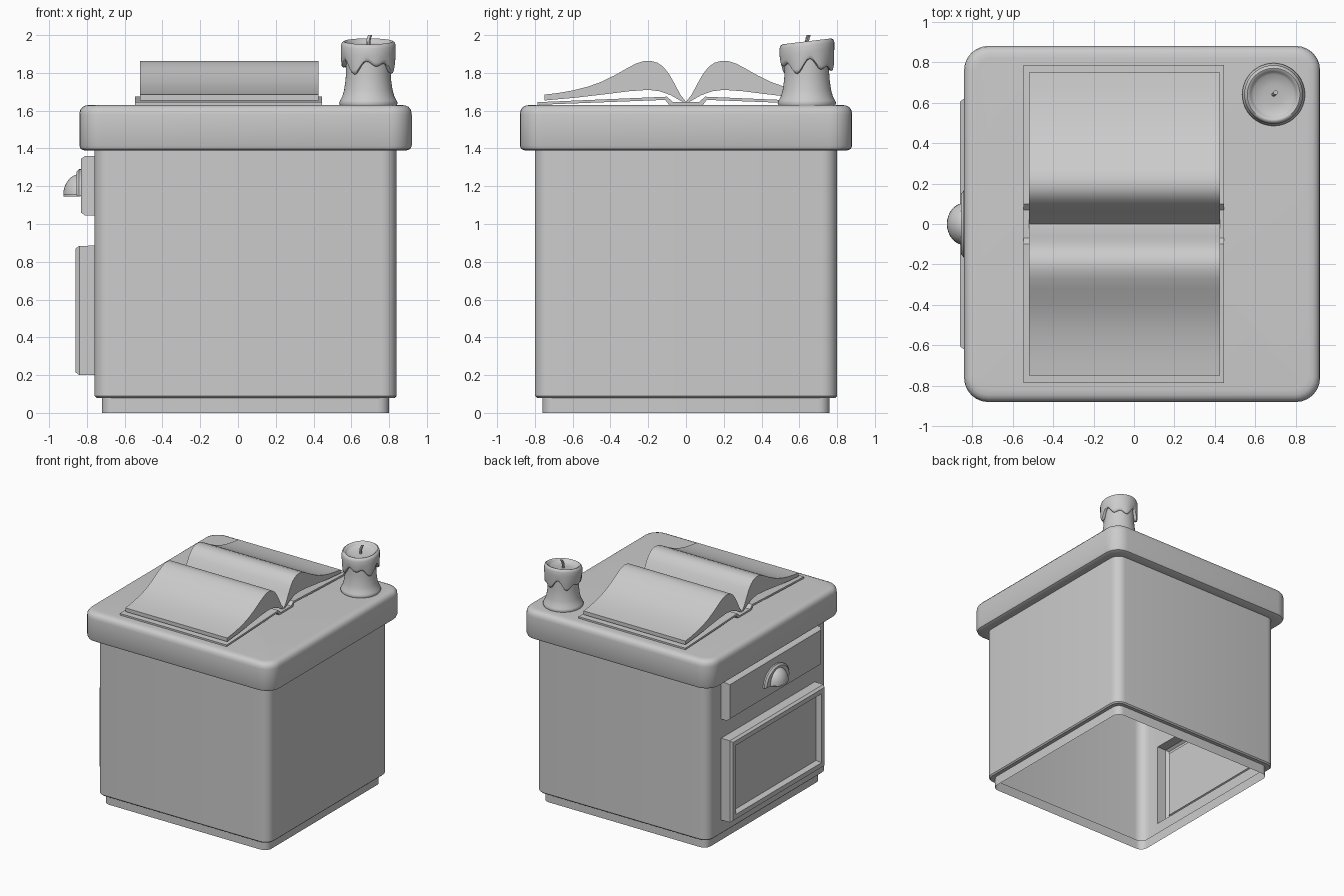
import bpy, bmesh
from math import sin, cos, pi, radians
from mathutils import Vector

if "Cube" in bpy.data.objects:
    bpy.data.objects.remove(bpy.data.objects["Cube"])


def finish(name, bm, fix_normals=True, angle=35):
    if fix_normals:
        bmesh.ops.recalc_face_normals(bm, faces=bm.faces)
    mesh = bpy.data.meshes.new(name)
    bm.to_mesh(mesh)
    bm.free()
    ob = bpy.data.objects.new(name, mesh)
    bpy.context.collection.objects.link(ob)
    bpy.ops.object.select_all(action='DESELECT')
    ob.select_set(True)
    bpy.context.view_layer.objects.active = ob
    bpy.ops.object.shade_smooth_by_angle(angle=radians(angle))
    return ob


def loft(loops, cap_start=True, cap_end=True):
    """Skin a stack of equal-length point loops."""
    bm = bmesh.new()
    rows = [[bm.verts.new(p) for p in loop] for loop in loops]
    n = len(rows[0])
    for a, b in zip(rows, rows[1:]):
        for i in range(n):
            j = (i + 1) % n
            bm.faces.new((a[i], a[j], b[j], b[i]))
    if cap_start:
        bm.faces.new(rows[0][::-1])
    if cap_end:
        bm.faces.new(rows[-1])
    return bm


def rounded_square(half, r, z, cx=0.04, seg=6):
    pts = []
    for k, (sx, sy) in enumerate(((1, 1), (-1, 1), (-1, -1), (1, -1))):
        for i in range(seg + 1):
            a = (k + i / seg) * pi / 2
            pts.append((cx + sx * (half - r) + r * cos(a), sy * (half - r) + r * sin(a), z))
    return pts


def prism(name, profile, x0, x1):
    return finish(name, loft([[(x, y, z) for y, z in profile] for x in (x0, x1)]))


# Cabinet shell: open-bottomed plinth, body and thick rounded top
stack = [(.76, .06, 0), (.76, .06, .08), (.79, .07, .08), (.80, .08, .09),
         (.80, .08, 1.39), (.855, .10, 1.39), (.873, .115, 1.398), (.88, .12, 1.415),
         (.88, .12, 1.58), (.876, .116, 1.603), (.863, .105, 1.62),
         (.845, .09, 1.628), (.82, .07, 1.63)]
bm = loft([rounded_square(*s) for s in stack], cap_start=False)
WALL = -0.76


def wall_faces():
    return [f for f in bm.faces if all(abs(v.co.x - WALL) < 1e-4 for v in f.verts)]


# Cut door and drawer outlines into the side wall
cuts = [((0, y, 0), (0, 1, 0)) for y in (-.62, .62)]
cuts += [((0, 0, z), (0, 0, 1)) for z in (.2, .885, 1.045, 1.36)]
for co, no in cuts:
    faces = wall_faces()
    geom = faces + list({e for f in faces for e in f.edges}) + list({v for f in faces for v in f.verts})
    bmesh.ops.bisect_plane(bm, geom=geom, plane_co=co, plane_no=no)
bm.normal_update()

# Raise the framed door and the drawer front out of the wall
for zc, steps in ((.5425, ((.0005, .08), (.02, .02), (.055, 0), (.02, -.04))),
                  (1.2025, ((.0005, .05), (.02, .02)))):
    face = min(wall_faces(), key=lambda f: (f.calc_center_median() - Vector((WALL, 0, zc))).length)
    for thick, depth in steps:
        bmesh.ops.inset_individual(bm, faces=[face], thickness=thick, depth=depth)
        bm.normal_update()
finish("cabinet", bm, fix_normals=False)

# Drawer pull: half-round backplate and hollow cup
arc = [(cos(i * pi / 24), sin(i * pi / 24)) for i in range(25)]
finish("pull_backplate", loft([[(x, .165 * s * c, 1.15 + .14 * s * d) for c, d in arc]
                               for x, s in ((-.82, 1), (-.842, 1), (-.855, .9))]))
bm = bmesh.new()
bmesh.ops.create_uvsphere(bm, u_segments=32, v_segments=16, radius=1)
for no in ((1, 0, 0), (0, 0, -1)):
    bmesh.ops.bisect_plane(bm, geom=bm.verts[:] + bm.edges[:] + bm.faces[:],
                           plane_co=(0, 0, 0), plane_no=no, clear_outer=True)
for v in bm.verts:
    v.co = (-.835 + .09 * v.co.x, .105 * v.co.y, 1.155 + .11 * v.co.z)
cup = finish("pull_cup", bm, fix_normals=False)
mod = cup.modifiers.new("thickness", 'SOLIDIFY')
mod.thickness = .01
mod.offset = -1

# Open book: cover boards with spine, and two arched page blocks
half = [(.07, 1.645), (.1, 1.674), (.785, 1.645), (.785, 1.631), (.11, 1.657), (.09, 1.631)]
prism("book_cover", half + [(-y, z) for y, z in half[::-1]], -.545, .445)
pages = [(0, 1.647), (.03, 1.685), (.06, 1.742), (.09, 1.795), (.12, 1.832), (.15, 1.853),
         (.175, 1.861), (.2, 1.864), (.23, 1.861), (.27, 1.847), (.32, 1.82), (.38, 1.786),
         (.45, 1.752), (.52, 1.727), (.6, 1.707), (.68, 1.693), (.75, 1.685),
         (.75, 1.654), (.59, 1.668), (.42, 1.688), (.3, 1.703), (.2, 1.71), (.14, 1.703),
         (.08, 1.682), (.03, 1.653), (0, 1.638)]
for side, s in (("front", -1), ("back", 1)):
    prism(side + "_pages", [(s * y, z) for y, z in pages], -.52, .425)

# Candle: flared foot, wavy wax drips, tilted dished top
CX, CY, N = .69, .64, 64


def ring(r, z, drip=False):
    pts = []
    for i in range(N):
        a = 2 * pi * i / N
        zz = z
        if drip:
            zz += .022 * sin(4 * a + .6) + .022 * sin(7 * a + 1)
        y = r * sin(a)
        if z > 1.89:
            zz += .12 * y
        pts.append((CX + r * cos(a), CY + y, zz))
    return pts


rings = [(.15, 1.628), (.155, 1.64), (.149, 1.655), (.138, 1.675), (.128, 1.71), (.121, 1.76),
         (.118, 1.80)]
drips = [(.118, 1.842), (.13, 1.834), (.14, 1.84), (.143, 1.855)]
top = [(.145, 1.91), (.145, 1.945), (.14, 1.96), (.13, 1.967), (.12, 1.964), (.112, 1.952),
       (.10, 1.942), (.05, 1.935), (.012, 1.935)]
finish("candle", loft([ring(*r) for r in rings] + [ring(r, z, True) for r, z in drips]
                      + [ring(*r) for r in top]), angle=50)

# Bent wick
finish("wick", loft([[(CX + dx + .011 * cos(i * pi / 5), CY + dx + .011 * sin(i * pi / 5), z)
                      for i in range(10)]
                     for dx, z in ((0, 1.925), (0, 1.965), (.004, 1.985), (.01, 2.0))]))
